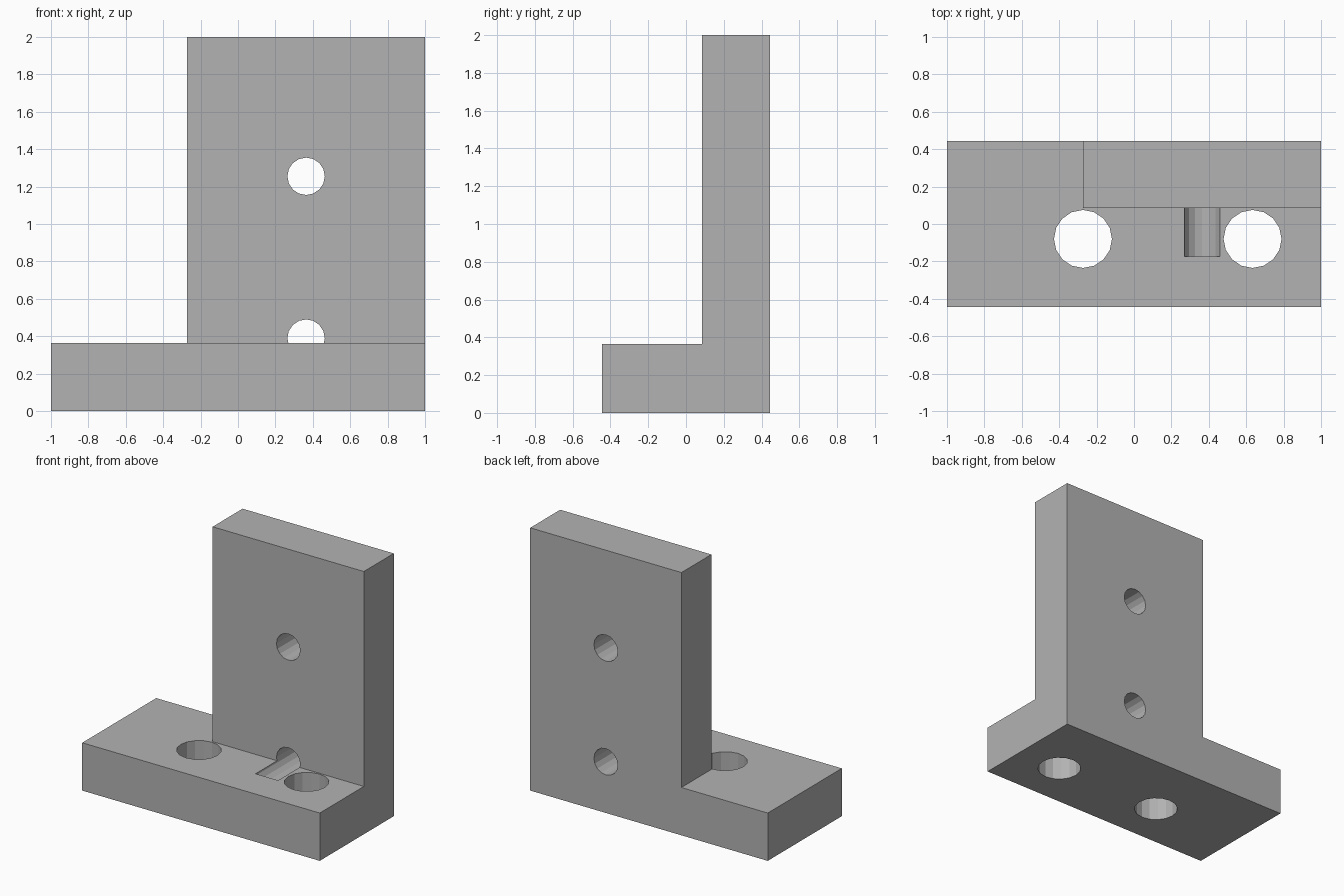
import bpy
from math import pi

cube = bpy.data.objects.get("Cube")
if cube:
    bpy.data.objects.remove(cube, do_unlink=True)

grey = bpy.data.materials.new("plain grey")
grey.use_nodes = True
colour = (0.45, 0.45, 0.45, 1)
grey.diffuse_color = colour
grey.node_tree.nodes["Principled BSDF"].inputs["Base Color"].default_value = colour

THICK = 0.364
DEPTH = 0.445
LEFT_EDGE = -0.273
WALL_FRONT = DEPTH - 0.36


def box(name, low, high):
    mid = [(a + b) / 2 for a, b in zip(low, high)]
    bpy.ops.mesh.primitive_cube_add(size=1, location=mid)
    ob = bpy.context.object
    ob.name = name
    ob.scale = [b - a for a, b in zip(low, high)]
    bpy.ops.object.transform_apply(location=True, rotation=False, scale=True)
    ob.data.materials.append(grey)
    return ob


def boolean(target, other, operation):
    mod = target.modifiers.new(other.name, 'BOOLEAN')
    mod.operation = operation
    mod.solver = 'EXACT'
    mod.object = other
    bpy.context.view_layer.objects.active = target
    bpy.ops.object.modifier_apply(modifier=mod.name)
    bpy.data.objects.remove(other, do_unlink=True)


def drill(target, radius, length, centre, sides, tilt=0):
    bpy.ops.mesh.primitive_cylinder_add(
        vertices=sides, radius=radius, depth=length,
        location=centre, rotation=(tilt, 0, 0))
    cutter = bpy.context.object
    cutter.name = "drill"
    cutter.hide_render = True
    cutter.data.materials.append(grey)
    boolean(target, cutter, 'DIFFERENCE')


# Foot and upright plate joined into one solid
bracket = box("bracket", (-1, -DEPTH, 0), (1, DEPTH, THICK))
upright = box("upright", (LEFT_EDGE, WALL_FRONT, 0), (1, DEPTH, 2))
boolean(bracket, upright, 'UNION')

# Mounting holes through the foot
for x in (LEFT_EDGE, 0.634):
    drill(bracket, 0.155, 1, (x, -0.08, THICK / 2), 16)

# Holes through the upright; the lower one runs on as a groove in the foot
GROOVE_FRONT = -0.173
for z in (0.39, 1.255):
    drill(bracket, 0.1, 1, (0.364, GROOVE_FRONT + 0.5, z), 16, pi / 2)
